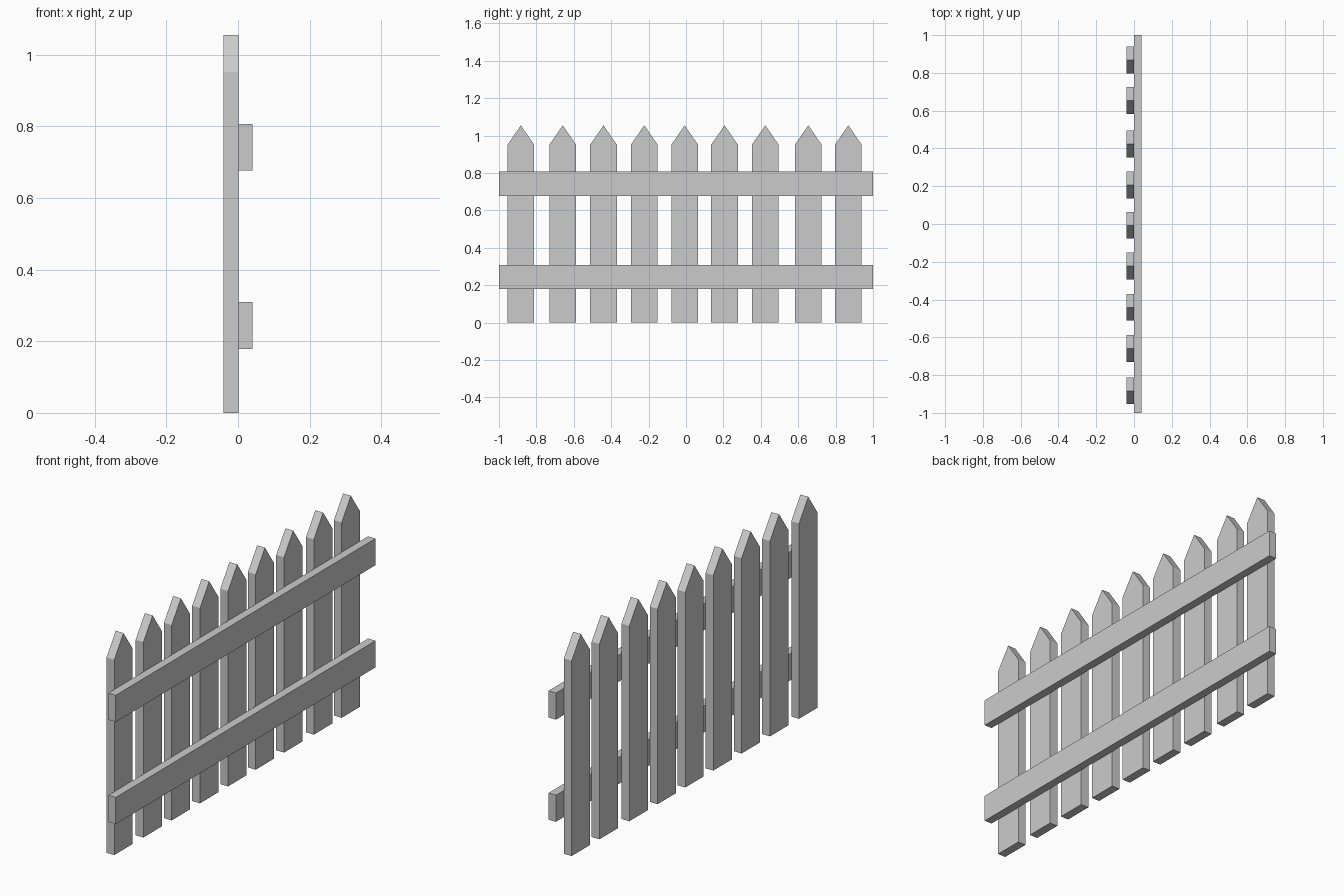
import bpy

if "Cube" in bpy.data.objects:
    bpy.data.objects.remove(bpy.data.objects["Cube"])

PICKET_W, PICKET_TOP, SHOULDER = 0.142, 1.055, 0.952
X_BACK, X_JOIN, X_FRONT = -0.041, 0.001, 0.041


def extrude_profile(name, profile, x0, x1):
    """Solid made from a counter-clockwise (y, z) profile, extruded from x0 to x1."""
    n = len(profile)
    verts = [(x, y, z) for x in (x0, x1) for y, z in profile]
    faces = [tuple(reversed(range(n))), tuple(range(n, 2 * n))]
    faces += [(i, (i + 1) % n, n + (i + 1) % n, n + i) for i in range(n)]
    mesh = bpy.data.meshes.new(name)
    mesh.from_pydata(verts, [], faces)
    obj = bpy.data.objects.new(name, mesh)
    bpy.context.collection.objects.link(obj)
    return obj


# Pointed pickets, slightly unevenly spaced
h = PICKET_W / 2
outline = [(-h, 0), (h, 0), (h, SHOULDER), (0, PICKET_TOP), (-h, SHOULDER)]
centres = [-0.883, -0.659, -0.441, -0.223, -0.007, 0.206, 0.424, 0.654, 0.868]
for i, y in enumerate(centres):
    picket = extrude_profile(f"picket_{i + 1}", outline, X_BACK, X_JOIN)
    picket.location.y = y

# Two horizontal rails across the pickets
for name, z0, z1 in (("lower_rail", 0.179, 0.309), ("upper_rail", 0.677, 0.807)):
    extrude_profile(name, [(-1, z0), (1, z0), (1, z1), (-1, z1)], X_JOIN, X_FRONT)
